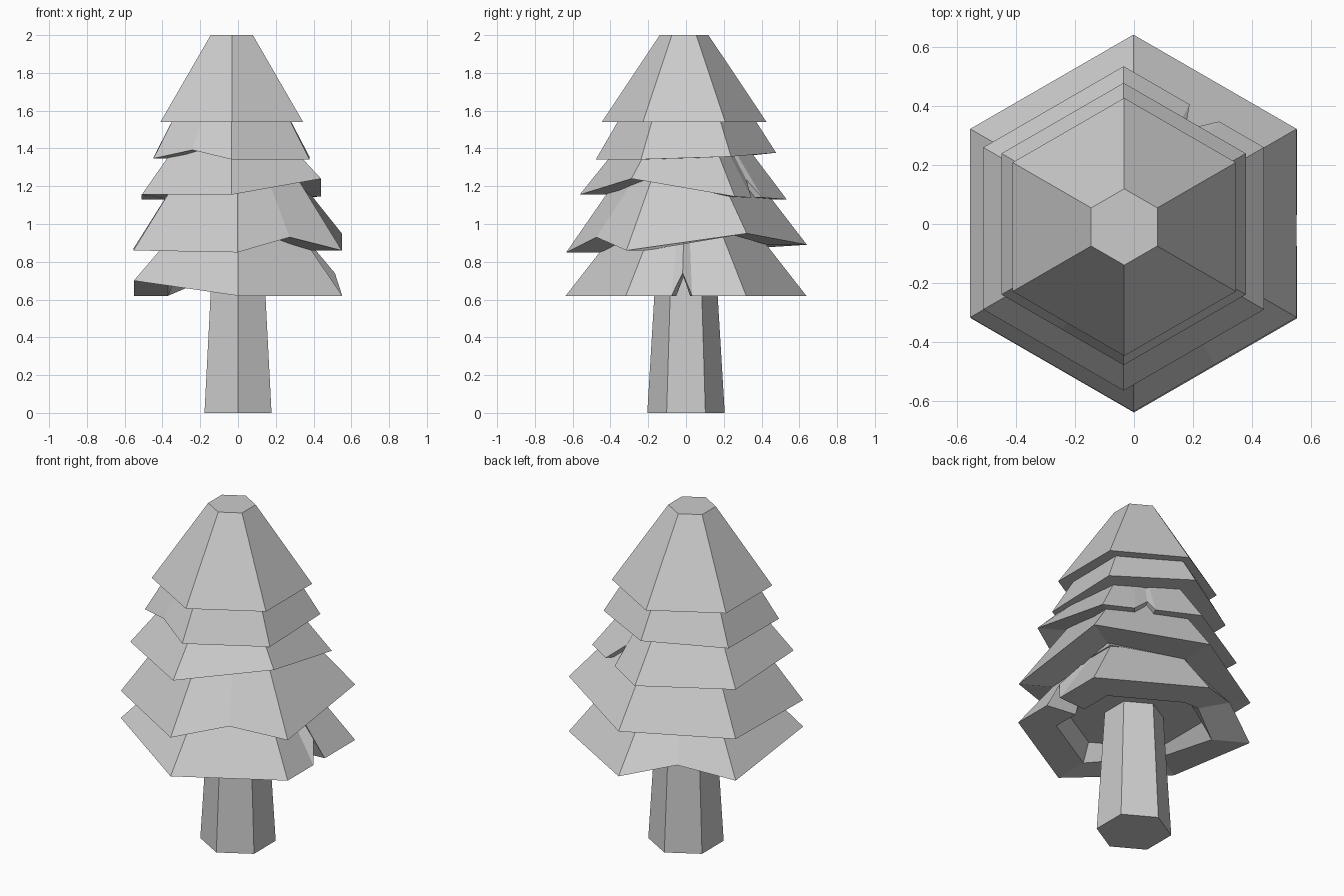
import bpy, bmesh, math
from mathutils import Vector

if "Cube" in bpy.data.objects:
    bpy.data.objects.remove(bpy.data.objects["Cube"])


def corner(i):
    a = math.radians(-90 + 60 * (i % 6))
    return Vector((math.cos(a), math.sin(a), 0))


def on_hexagon(p):
    # point at position p (0..6) along a unit hexagon, starting at the front
    i = int(p)
    return corner(i).lerp(corner(i + 1), p - i)


def make_object(name, rings):
    # stack of closed rings, capped at both ends
    bm = bmesh.new()
    loops = [[bm.verts.new(v) for v in ring] for ring in rings]
    n = len(loops[0])
    for lo, hi in zip(loops, loops[1:]):
        for i in range(n):
            j = (i + 1) % n
            bm.faces.new((lo[i], lo[j], hi[j], hi[i]))
    bm.faces.new(loops[0][::-1])
    bm.faces.new(loops[-1])
    bmesh.ops.recalc_face_normals(bm, faces=bm.faces)
    mesh = bpy.data.meshes.new(name)
    bm.to_mesh(mesh)
    bm.free()
    bpy.context.collection.objects.link(bpy.data.objects.new(name, mesh))


def tier(name, center, radius, z, top_radius, top_z, lifts):
    # lifts: position on rim -> (raise, inward scale)
    rim = {float(i): (0, 1) for i in range(6)}
    rim.update(lifts)
    c = Vector((*center, 0))
    ceiling, inner, outer, top = [], [], [], []
    for p, (dz, s) in sorted(rim.items()):
        h = on_hexagon(p)
        ceiling.append(c + h * radius * 0.6 + Vector((0, 0, z + 0.11)))
        inner.append(c + h * radius * 0.67 + Vector((0, 0, z + min(dz, 0.1))))
        outer.append(c + h * radius * s + Vector((0, 0, z + dz)))
        top.append(c + h * top_radius + Vector((0, 0, top_z)))
    make_object(name, [ceiling, inner, outer, top])


# Trunk
make_object("trunk", [[corner(i) * r + Vector((0, 0, z)) for i in range(6)]
                      for r, z in ((0.205, 0), (0.157, 0.8))])

# Foliage tiers, with lifted corners and notches in the rims
tier("foliage_bottom", (0, 0), 0.637, 0.62, 0.34, 1.0,
     {1.38: (0, 1), 1.47: (0.12, 0.93), 1.55: (0, 1), 3.5: (0.08, 1), 5.0: (0.08, 1)})
tier("foliage_lower", (-0.002, 0.003), 0.637, 0.85, 0.36, 1.25,
     {0.5: (0.08, 1), 1.0: (0.01, 1), 2.0: (0.1, 1), 3.0: (0.04, 1),
      4.0: (0.02, 1), 5.0: (0.01, 1)})
tier("foliage_middle", (-0.035, -0.015), 0.548, 1.155, 0.27, 1.5,
     {1.0: (0.085, 1), 2.0: (-0.01, 1), 2.32: (-0.015, 1), 2.47: (0.08, 0.83),
      2.53: (-0.015, 1), 3.0: (-0.025, 1), 4.0: (-0.025, 1)})
tier("foliage_upper", (-0.035, 0), 0.477, 1.342, 0.27, 1.7,
     {2.0: (0.015, 1), 3.0: (0.035, 1), 4.0: (0.01, 1), 5.0: (0.005, 1), 5.5: (0.05, 1)})
tier("foliage_top", (-0.033, -0.01), 0.436, 1.54, 0.129, 2.0, {})
